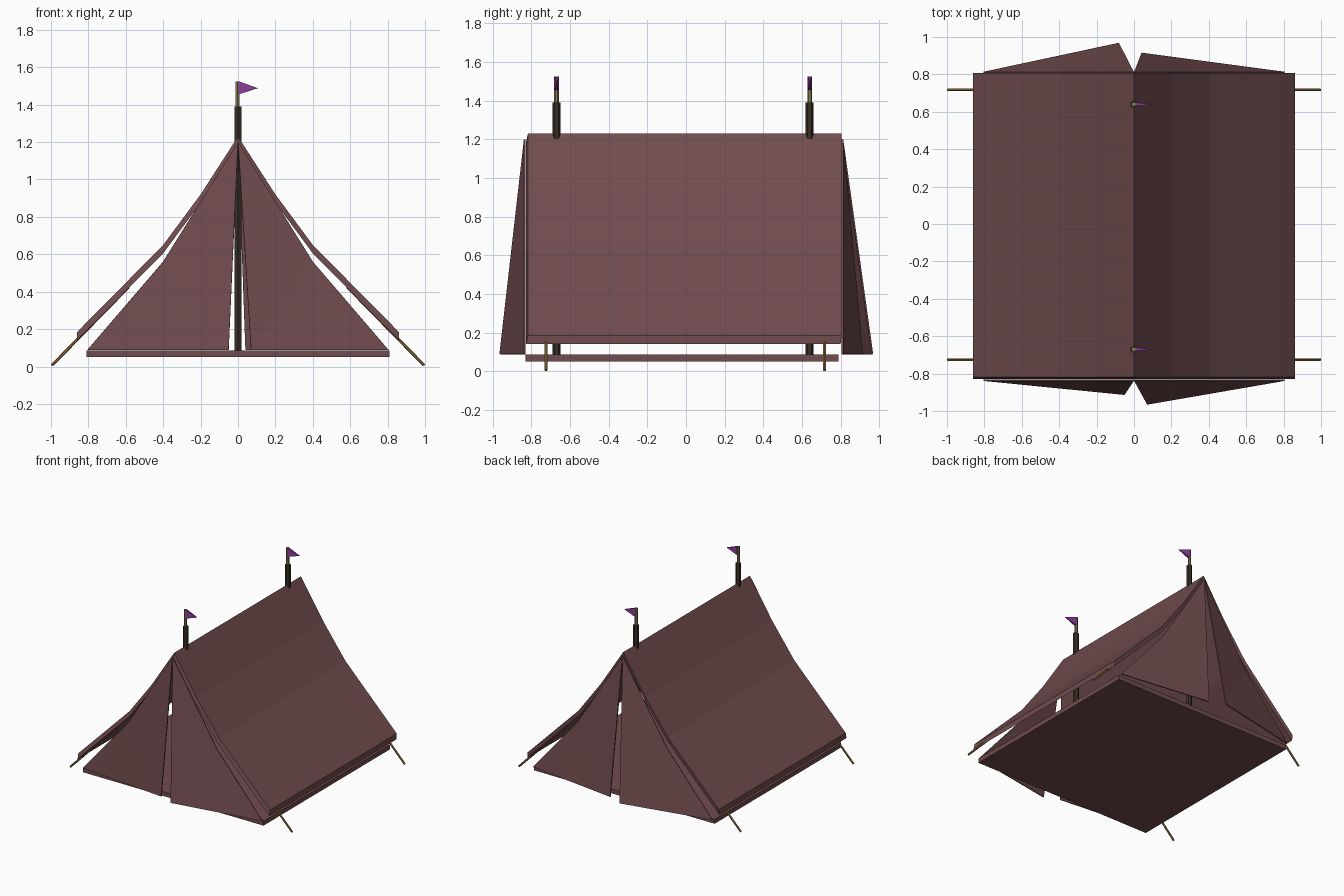
import bpy, math
from mathutils import Vector

if "Cube" in bpy.data.objects:
    bpy.data.objects.remove(bpy.data.objects["Cube"])


def mat(name, rgb):
    m = bpy.data.materials.new(name)
    m.diffuse_color = (*rgb, 1)
    m.use_nodes = True
    m.node_tree.nodes["Principled BSDF"].inputs["Base Color"].default_value = m.diffuse_color
    return m


CANVAS = mat("canvas", (0.165, 0.072, 0.077))
DARK = mat("dark_wood", (0.04, 0.028, 0.018))
STICK = mat("light_wood", (0.25, 0.21, 0.09))
PEG = mat("peg_wood", (0.27, 0.16, 0.045))
PURPLE = mat("purple_cloth", (0.27, 0.05, 0.33))


def mesh(name, verts, faces, material):
    me = bpy.data.meshes.new(name)
    me.from_pydata(verts, [], faces)
    me.materials.append(material)
    ob = bpy.data.objects.new(name, me)
    bpy.context.collection.objects.link(ob)
    return ob


def rod(name, a, b, radius, sides, material):
    a, b = Vector(a), Vector(b)
    bpy.ops.mesh.primitive_cylinder_add(vertices=sides, radius=radius,
                                        depth=(b - a).length, location=(a + b) / 2)
    ob = bpy.context.object
    ob.name = name
    ob.rotation_euler = (b - a).to_track_quat('Z', 'Y').to_euler()
    ob.data.materials.append(material)
    return ob


# Sagging roof: one closed profile swept from front to back
outer = [(-0.86, 0.185), (-0.4, 0.65), (-0.2, 0.92), (0, 1.23),
         (0.2, 0.92), (0.4, 0.65), (0.86, 0.185)]
inner = [(x, z - 0.045) for x, z in outer]
n = len(outer)
verts = ([(x, -0.818, z) for x, z in outer] + [(x, -0.828, z) for x, z in inner]
         + [(x, 0.806, z) for x, z in outer] + [(x, 0.80, z) for x, z in inner])
faces = []
for i in range(n - 1):
    j = i + 1
    faces += [(i, j, 2*n + j, 2*n + i), (n + j, n + i, 3*n + i, 3*n + j),
              (i, n + i, n + j, j), (2*n + j, 3*n + j, 3*n + i, 2*n + i)]
faces += [(0, 2*n, 3*n, n), (n - 1, 2*n - 1, 4*n - 1, 3*n - 1)]
mesh("roof", verts, faces, CANVAS)

# Ground sheet
bpy.ops.mesh.primitive_cube_add(size=1, location=(0, -0.02, 0.068))
floor = bpy.context.object
floor.name = "ground_sheet"
floor.scale = (1.62, 1.62, 0.036)
floor.data.materials.append(CANVAS)


# Door flaps: bottom inner corner pulled outwards
def flap(name, side, y, tip_x, tip_y):
    v = [(0, y, 1.2), (side*0.2, y, 0.88), (side*0.4, y, 0.56),
         (side*0.805, y, 0.088), (tip_x, tip_y, 0.088)]
    f = [(0, 1, 4), (1, 2, 4), (2, 3, 4)]
    if side * y > 0:
        f = [t[::-1] for t in f]
    ob = mesh(name, v, f, CANVAS)
    s = ob.modifiers.new("thickness", 'SOLIDIFY')
    s.thickness = 0.008
    s.offset = 0


flap("front_flap_left", -1, -0.835, -0.05, -0.91)
flap("front_flap_right", 1, -0.835, 0.07, -0.962)
flap("back_flap_left", -1, 0.81, -0.08, 0.965)
flap("back_flap_right", 1, 0.81, 0.04, 0.912)

# Poles with flags
for label, y in (("front", -0.67), ("back", 0.64)):
    rod(label + "_pole", (0, y, 0.08), (0, y, 1.39), 0.021, 6, DARK)
    rod(label + "_flagstick", (-0.002, y, 1.38), (-0.002, y, 1.525), 0.012, 6, STICK)
    mesh(label + "_flag",
         [(0.003, y - 0.01, 1.455), (0.003, y + 0.01, 1.455),
          (0.003, y + 0.01, 1.525), (0.003, y - 0.01, 1.525), (0.107, y, 1.488)],
         [(3, 2, 1, 0), (0, 1, 4), (1, 2, 4), (2, 3, 4), (3, 0, 4)], PURPLE)

# Slanted guy pegs under the eaves
for sx, xl in ((-1, "left"), (1, "right")):
    for y, yl in ((-0.725, "front"), (0.717, "back")):
        rod(f"{yl}_{xl}_peg", (sx*0.995, y, 0.006), (sx*0.585, y, 0.425),
            0.008, 6, PEG)
